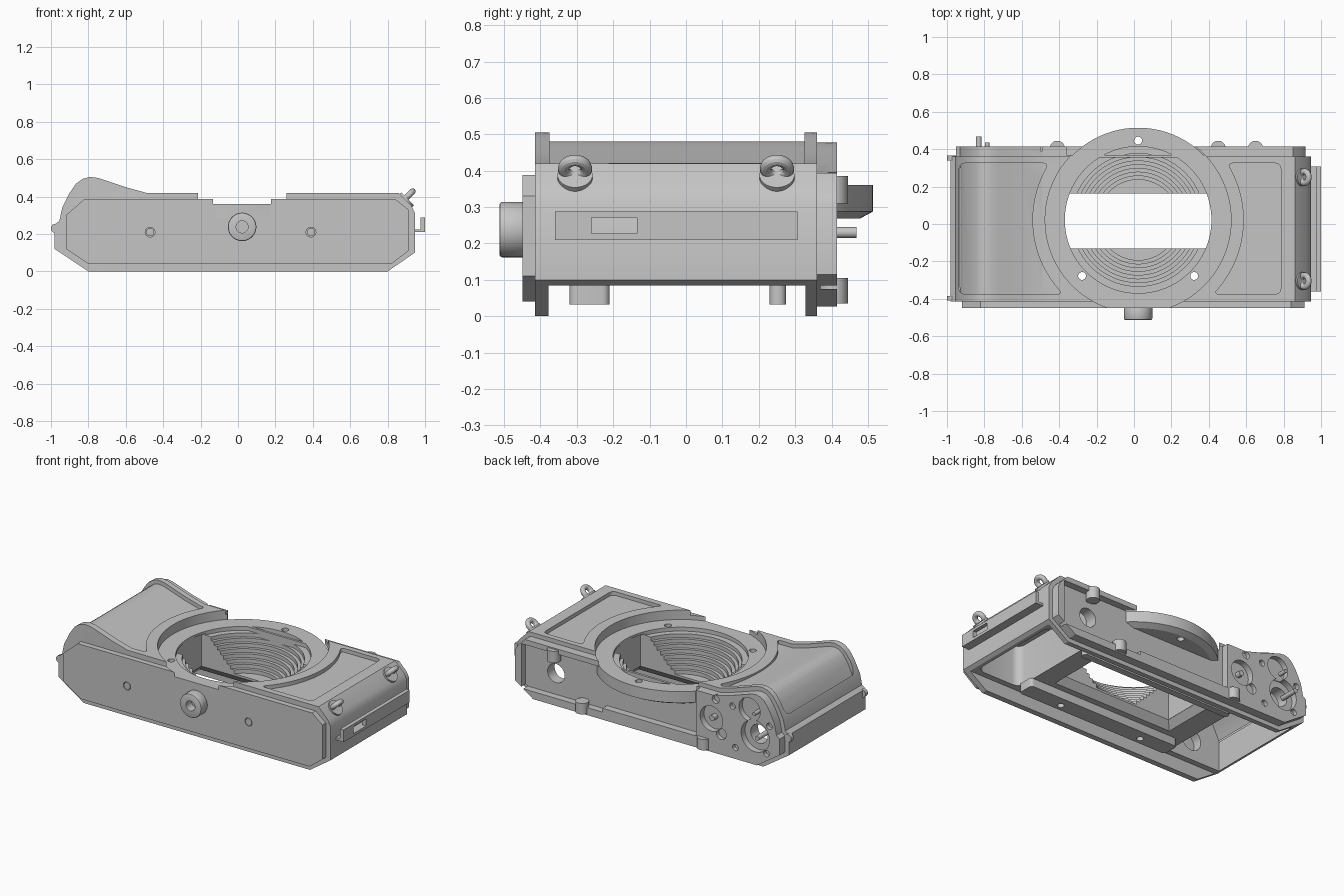
import bpy, bmesh
from math import sin, cos, pi, sqrt, radians
from mathutils import Vector, Matrix

if "Cube" in bpy.data.objects:
    bpy.data.objects.remove(bpy.data.objects["Cube"])

grey = bpy.data.materials.new("satin grey")
grey.use_nodes = True
grey.diffuse_color = (0.56, 0.56, 0.56, 1)
grey.node_tree.nodes["Principled BSDF"].inputs["Base Color"].default_value = (0.56, 0.56, 0.56, 1)


def finish(name, bm):
    bmesh.ops.recalc_face_normals(bm, faces=bm.faces[:])
    mesh = bpy.data.meshes.new(name)
    bm.to_mesh(mesh)
    bm.free()
    mesh.materials.append(grey)
    ob = bpy.data.objects.new(name, mesh)
    bpy.context.collection.objects.link(ob)
    return ob


def prism(name, pts, axis, lo, hi, rounding=0):
    """Extrude an outline: (x, z) along y, or (x, y) along z."""
    put = (lambda p, t: (p[0], t, p[1])) if axis == "y" else (lambda p, t: (p[0], p[1], t))
    bm = bmesh.new()
    face = bm.faces.new([bm.verts.new(put(p, lo)) for p in pts])
    top = bmesh.ops.extrude_face_region(bm, geom=[face])["geom"]
    move = Vector(put((0, 0), hi - lo))
    bmesh.ops.translate(bm, verts=[v for v in top if isinstance(v, bmesh.types.BMVert)], vec=move)
    bmesh.ops.recalc_face_normals(bm, faces=bm.faces[:])
    if rounding:
        edges = [e for e in bm.edges if abs((e.verts[0].co - e.verts[1].co).normalized().dot(move.normalized())) > 0.9
                 and e.calc_face_angle() > 0.6]
        bmesh.ops.bevel(bm, geom=edges, offset=rounding, segments=5, profile=0.5, affect="EDGES")
    return finish(name, bm)


def box(name, x, y, z, rounding=0):
    return prism(name, [(x[0], y[0]), (x[1], y[0]), (x[1], y[1]), (x[0], y[1])], "z", *z, rounding)


def rod(name, a, b, r, r2=None, n=40):
    a, b = Vector(a), Vector(b)
    turn = (b - a).to_track_quat("Z", "Y").to_matrix().to_4x4()
    bm = bmesh.new()
    bmesh.ops.create_cone(bm, cap_ends=True, segments=n, radius1=r, radius2=r if r2 is None else r2,
                          depth=(b - a).length, matrix=Matrix.Translation((a + b) / 2) @ turn)
    return finish(name, bm)


def apply(ob, tool, op="DIFFERENCE"):
    mod = ob.modifiers.new("cut", "BOOLEAN")
    mod.operation, mod.solver, mod.object = op, "EXACT", tool
    mesh = bpy.data.meshes.new_from_object(ob.evaluated_get(bpy.context.evaluated_depsgraph_get()))
    ob.modifiers.clear()
    ob.data = mesh
    bpy.data.objects.remove(tool)


def inset(pts, d):
    """Miter offset towards the inside of an anticlockwise outline."""
    out = []
    for i, p in enumerate(pts):
        p, a, b = Vector(p), Vector(pts[i - 1]), Vector(pts[(i + 1) % len(pts)])
        n1, n2 = [Vector((-e.y, e.x)).normalized() for e in (p - a, b - p)]
        out.append(p + (n1 + n2) * d / (1 + n1.dot(n2)))
    return out


CX = CY = 0.022
outline = [(-0.80, 0), (0.80, 0), (0.945, 0.10), (0.945, 0.315), (0.925, 0.355), (0.86, 0.42), (-0.49, 0.42),
           (-0.60, 0.45), (-0.71, 0.487), (-0.75, 0.50), (-0.79, 0.505), (-0.83, 0.495), (-0.865, 0.47),
           (-0.90, 0.42), (-0.94, 0.34), (-0.955, 0.27), (-0.98, 0.25), (-0.98, 0.12)]

# Main shell with two recessed grip panels
body = prism("body_shell", outline, "y", -0.415, 0.36)
for side, edge in ((-1, -0.935), (1, 0.785)):
    R, y0, y1 = 0.565, -0.375, 0.325
    arc = []
    for i in range(25):
        y = y0 + (y1 - y0) * i / 24
        arc.append((CX + side * sqrt(R * R - (y - CY) ** 2), y))
    apply(body, prism("panel", arc + [(edge, y1), (edge, y0)], "z", 0.28, 0.7, 0.03))
apply(body, prism("core", inset(outline, 0.024), "y", -0.38, 0.33), "UNION")
apply(body, rod("rim_level", (CX, CY, 0.4205), (CX, CY, 0.9), 0.575, n=128))

# End plate on the front with a seat for the lens ring
plate = prism("base_plate", [(-0.80, 0.04), (0.82, 0.04), (0.912, 0.11), (0.912, 0.33), (0.84, 0.388),
                             (-0.82, 0.388), (-0.92, 0.30), (-0.92, 0.12)], "y", -0.45, -0.411)
for x in (-0.47, 0.39):
    apply(plate, rod("screw_hole", (x, -0.5, 0.21), (x, -0.44, 0.21), 0.026))
    rod("plate_screw", (x, -0.4495, 0.21), (x, -0.43, 0.21), 0.022)

# End cap on the back: open centre, shallow pocket and a control block
cap = prism("back_cap", inset(outline, 0.027), "y", 0.355, 0.415)
apply(cap, box("centre_cut", (-0.36, 0.31), (0.37, 0.5), (0.10, 1)))
apply(cap, box("pocket_cut", (0.30, 0.875), (0.37, 0.5), (0.075, 0.36)))
for x, z, r, d in ((-0.78, 0.21, 0.10, 0.375), (-0.74, 0.37, 0.075, 0.38), (-0.47, 0.24, 0.08, 0.375),
                   (-0.54, 0.16, 0.035, 0.39), (-0.62, 0.36, 0.02, 0.39), (-0.88, 0.30, 0.02, 0.39),
                   (-0.64, 0.10, 0.02, 0.39), (-0.50, 0.37, 0.025, 0.39), (-0.86, 0.12, 0.02, 0.39)):
    apply(cap, rod("socket", (x, d, z), (x, 0.6, z), r))

# Lens seat and mounting ring, trimmed flush with the end plate
for part in (body, plate, cap):
    apply(part, rod("ring_seat", (CX, CY, 0.36), (CX, CY, 0.9), 0.497, n=128))
ring = rod("lens_ring", (CX, CY, 0.288), (CX, CY, 0.36), 0.4925, n=128)
apply(ring, rod("ring_chamfer", (CX, CY, 0.268), (CX, CY, 0.288), 0.455, 0.4925, n=128), "UNION")
apply(ring, box("trim", (-1, 1), (-1, -0.45), (0, 1)))
apply(body, ring, "UNION")

# Stepped throat narrowing towards the film gate
steps = 8
throat = [(0, 0.9), (0.392, 0.9), (0.392, 0.335)]
for i in range(steps):
    r = 0.355 - 0.02 * i
    z = 0.335 - 0.024 * i
    throat += [(r, z), (r, z - 0.024)]
throat.append((0, throat[-1][1]))
bm = bmesh.new()
verts = [bm.verts.new((r, 0, z)) for r, z in throat]
edges = [bm.edges.new(p) for p in zip(verts, verts[1:])]
bmesh.ops.spin(bm, geom=verts + edges, cent=(0, 0, 0), axis=(0, 0, 1), angle=2 * pi, steps=96)
bmesh.ops.remove_doubles(bm, verts=bm.verts[:], dist=0.0001)
bmesh.ops.translate(bm, verts=bm.verts[:], vec=(CX, CY, 0))
apply(body, finish("throat", bm))

# Film gate: straight slot with a flared underside
apply(body, box("slot", (CX - 0.392, CX + 0.392), (-0.132, 0.162), (-0.5, 0.345)))
flare = box("flare", (-0.43, 0.475), (-0.19, 0.22), (0.06, 0.13))
for v in flare.data.vertices:
    if v.co.z > 0.1:
        v.co.x = CX + (v.co.x - CX) * 0.87
        v.co.y = 0.015 + (v.co.y - 0.015) * 0.717
apply(body, flare)

# Hollow underside: end flanges stay, chambers on both sides
apply(body, box("underside", (-1.2, 1.2), (-0.378, 0.328), (-0.5, 0.085)))
apply(body, box("spool_chamber", (0.585, 0.90), (-0.34, 0.30), (0, 0.345), 0.05))
apply(body, prism("film_chamber", [(-0.93, 0), (-0.55, 0), (-0.55, 0.36), (-0.72, 0.44), (-0.80, 0.45),
                                   (-0.87, 0.40), (-0.93, 0.28)], "y", -0.34, 0.30))
apply(body, rod("chamber_hole", (-0.72, -0.40, 0.22), (-0.72, -0.3, 0.22), 0.07))
for x, r in ((0.66, 0.06), (-0.78, 0.06)):
    for part in (body, cap):
        apply(part, rod("shaft_hole", (x, 0.2, 0.21), (x, 0.6, 0.21), r))

# Guide rails beside the gate, with the ring holes drilled through everything
rails = [box("gate_rail", (-0.50, 0.60), y, (0.032, 0.09), 0.02) for y in ((-0.32, -0.21), (0.23, 0.275))]
for a in (90, 225, 315):
    x, y = CX + 0.424 * cos(radians(a)), CY + 0.424 * sin(radians(a))
    for part in (body, rails[0]):
        apply(part, rod("ring_hole", (x, y, -0.5), (x, y, 0.6), 0.021))

# Tripod boss with a blind hole
boss = rod("tripod_boss", (CX, -0.513, 0.238), (CX, -0.44, 0.238), 0.076, n=64)
bev = boss.modifiers.new("edge", "BEVEL")
bev.width, bev.segments, bev.limit_method = 0.008, 2, "ANGLE"
apply(boss, rod("boss_hole", (CX, -0.6, 0.238), (CX, -0.455, 0.238), 0.032))

# Strap lugs: a collar with a tilted eyelet
for y in (-0.305, 0.25):
    rod("lug_collar", (0.87, y, 0.35), (0.908, y, 0.388), 0.048)
    bpy.ops.mesh.primitive_torus_add(major_radius=0.031, minor_radius=0.016, major_segments=32, minor_segments=12,
                                     location=(0.912, y, 0.406), rotation=(0, radians(-45), 0))
    eyelet = bpy.context.object
    eyelet.name = "strap_eyelet"
    eyelet.data.materials.append(grey)

# Side latch: hooked strip with a small window
latch = prism("latch_strip", [(0.94, 0.21), (1, 0.21), (1, 0.288), (0.975, 0.288), (0.975, 0.225), (0.94, 0.225)],
              "y", -0.36, 0.307)
apply(latch, box("latch_window", (0.96, 1.1), (-0.26, -0.135), (0.227, 0.272)))

# Hinge pivots on the opposite side
for y in (-0.41, 0.34):
    rod("hinge_pivot", (-0.975, y, 0.23), (-0.975, y + 0.025, 0.23), 0.025)

# Guide posts and shafts on the back
for x, z0, z1 in ((-0.41, 0.035, 0.105), (0.45, 0.035, 0.105), (0.65, 0.31, 0.385)):
    rod("guide_post", (x, 0.405, z0), (x, 0.405, z1), 0.04)
for x, z, r, y in ((-0.83, 0.23, 0.015, 0.468), (-0.785, 0.36, 0.012, 0.435), (-0.47, 0.24, 0.018, 0.41)):
    rod("control_shaft", (x, 0.35, z), (x, y, z), r)

bpy.ops.object.select_all(action="DESELECT")
for ob in bpy.context.scene.objects:
    if ob.type == "MESH":
        ob.select_set(True)
        bpy.context.view_layer.objects.active = ob
bpy.ops.object.shade_smooth_by_angle(angle=radians(28))
